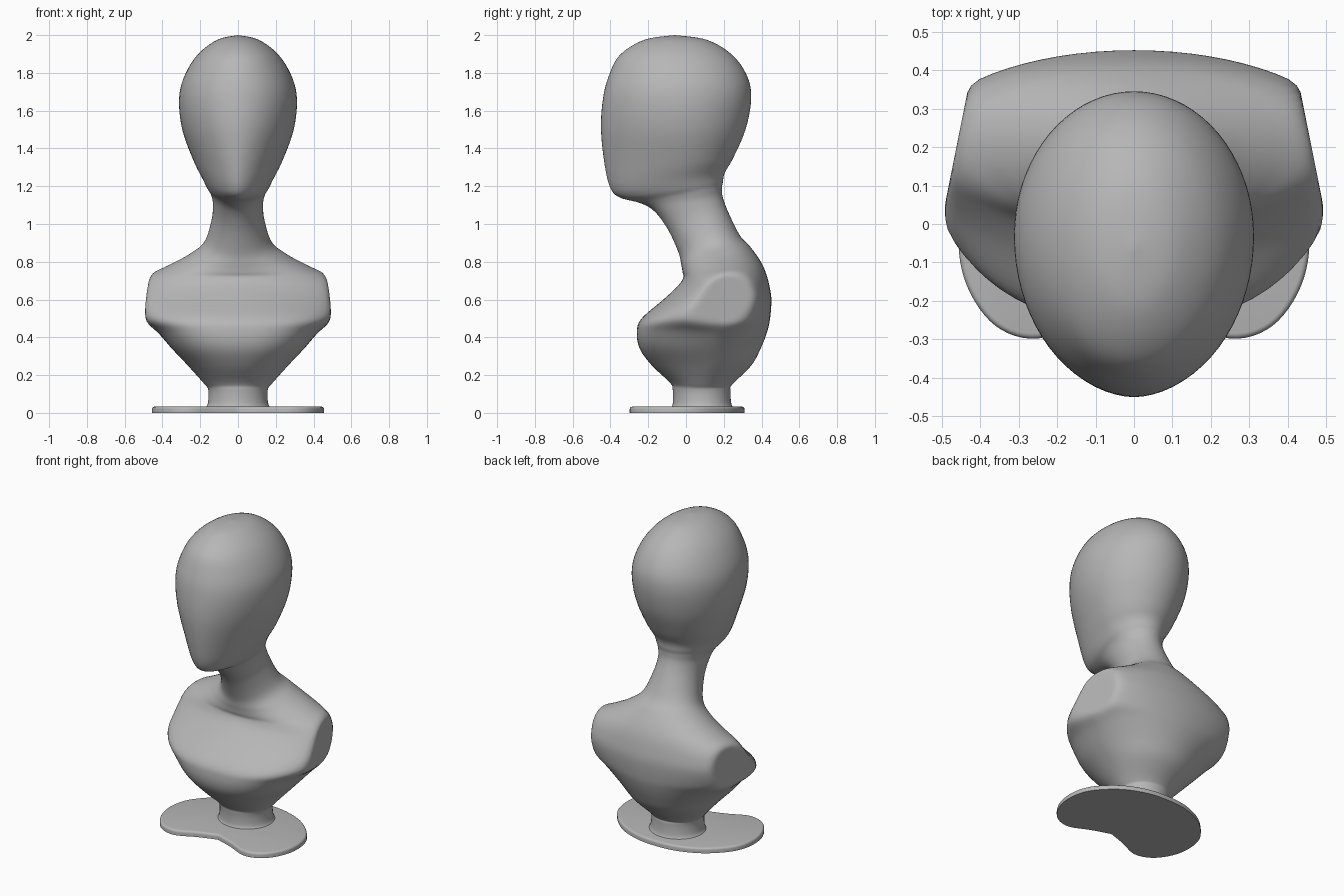
import bpy
import bmesh
from math import sin, cos, pi, radians

cube = bpy.data.objects.get("Cube")
if cube:
    bpy.data.objects.remove(cube, do_unlink=True)

SIDES = 72   # points around each body ring
STEPS = 6    # smooth steps between two control rings


def make_material(name, colour):
    mat = bpy.data.materials.new(name)
    mat.use_nodes = True
    mat.diffuse_color = colour
    for node in mat.node_tree.nodes:
        if node.type == 'BSDF_PRINCIPLED':
            node.inputs["Base Color"].default_value = colour
            node.inputs["Roughness"].default_value = 0.6
    return mat


def spline(points, steps):
    """Catmull-Rom interpolation of equally long tuples."""
    result = []
    last = len(points) - 1
    for i in range(last):
        p0, p1 = points[max(i - 1, 0)], points[i]
        p2, p3 = points[i + 1], points[min(i + 2, last)]
        for s in range(steps):
            t = s / steps
            result.append(tuple(
                b + 0.5 * t * (c - a + t * (2 * a - 5 * b + 4 * c - d
                                            + t * (3 * (b - c) + d - a)))
                for a, b, c, d in zip(p0, p1, p2, p3)))
    result.append(points[last])
    return result


def signed_power(value, power):
    return abs(value) ** power * (1 if value >= 0 else -1)


def soft_min(a, b, blend):
    h = max(blend - abs(a - b), 0) / blend
    return min(a, b) - h * h * blend / 4


def trim_at_arm(x, y):
    """Flatten the shoulder end along the slanted arm plane."""
    limit = 0.492 - 0.2 * (y - 0.05)
    side = 1 if x >= 0 else -1
    return side * soft_min(abs(x), limit, 0.04)


def body_ring(front_y, front_z, back_y, back_z, half_width, widest, fullness):
    """Tilted oval from a front point to a back point."""
    ring = []
    for i in range(SIDES):
        angle = 2 * pi * i / SIDES
        power = 2 / fullness if sin(angle) < 0 else 1
        x = half_width * signed_power(cos(angle), power)
        along = signed_power(sin(angle), power)
        t = widest + along * (widest if along < 0 else 1 - widest)
        y = front_y + (back_y - front_y) * t
        z = front_z + (back_z - front_z) * t
        ring.append((trim_at_arm(x, y), y, z))
    return ring


def finish(name, bm, material):
    bmesh.ops.recalc_face_normals(bm, faces=bm.faces)
    mesh = bpy.data.meshes.new(name)
    bm.to_mesh(mesh)
    bm.free()
    mesh.materials.append(material)
    obj = bpy.data.objects.new(name, mesh)
    bpy.context.collection.objects.link(obj)
    bpy.ops.object.select_all(action='DESELECT')
    obj.select_set(True)
    bpy.context.view_layer.objects.active = obj
    bpy.ops.object.shade_smooth_by_angle(angle=radians(50))
    return obj


grey = make_material("matte grey", (0.47, 0.47, 0.47, 1))

# Rings: front y, front z, back y, back z, half width, widest place, fullness
torso_rings = [
    (-.085, .02, .255, .02, .18, .5, 2),
    (-.07, .05, .24, .05, .16, .5, 2),
    (-.07, .12, .235, .12, .157, .5, 2),
    (-.085, .16, .245, .15, .18, .5, 2),
    (-.18, .25, .345, .25, .265, .55, 2.2),
    (-.245, .34, .395, .34, .35, .55, 2.4),
    (-.26, .43, .43, .43, .43, .6, 2.6),
    (-.235, .5, .445, .5, .52, .6, 2.4),
    (-.12, .6, .452, .6, .57, .55, 1.9),
    (-.045, .67, .44, .68, .55, .5, 1.8),
    (-.015, .715, .42, .75, .47, .5, 2),
    (-.018, .745, .39, .81, .37, .5, 2),
    (-.025, .785, .34, .88, .26, .5, 2),
]
neck_and_head_rings = [
    (-.04, .85, .285, .94, .18, .55, 2),
    (-.095, .97, .225, 1.06, .14, .55, 2),
    (-.165, 1.065, .195, 1.14, .133, .55, 2),
    (-.24, 1.11, .19, 1.19, .143, .6, 1.9),
    (-.35, 1.14, .195, 1.22, .162, .62, 1.8),
    (-.40, 1.19, .205, 1.27, .187, .62, 1.8),
    (-.43, 1.31, .25, 1.35, .235, .6, 1.8),
    (-.45, 1.5, .315, 1.5, .295, .55, 1.9),
    (-.44, 1.66, .345, 1.66, .312, .52, 2),
    (-.41, 1.78, .325, 1.78, .285, .5, 2),
    (-.35, 1.895, .245, 1.895, .215, .5, 2),
    (-.22, 1.975, .11, 1.975, .11, .5, 2),
    (-.06, 2, -.06, 2, 0, .5, 2),
]

# Bust: one continuous skin from the stem to the crown
bm = bmesh.new()
rings = [[bm.verts.new(p) for p in body_ring(*params)]
         for params in spline(torso_rings + neck_and_head_rings, STEPS)]
for low, high in zip(rings, rings[1:]):
    for i in range(SIDES):
        j = (i + 1) % SIDES
        bm.faces.new((low[i], low[j], high[j], high[i]))
bm.faces.new(rings[0])
bmesh.ops.remove_doubles(bm, verts=rings[-1], dist=0.0005)
finish("bust", bm, grey)

# Base plate: bean outline, mirrored, with a rounded upper edge
half_outline = [(0, -.205), (.12, -.245), (.25, -.298), (.36, -.265),
                (.435, -.16), (.456, -.03), (.42, .1), (.3, .225),
                (.15, .293), (0, .31)]
mirrored = [(-x, y) for x, y in half_outline[-2:0:-1]]
outline = spline(half_outline + mirrored + half_outline[:1], STEPS)[:-1]
bm = bmesh.new()
bottom = bm.faces.new([bm.verts.new((x, y, 0)) for x, y in outline])
extruded = bmesh.ops.extrude_face_region(bm, geom=[bottom], use_keep_orig=True)
top_verts = [g for g in extruded["geom"] if isinstance(g, bmesh.types.BMVert)]
bmesh.ops.translate(bm, verts=top_verts, vec=(0, 0, 0.033))
rim = [e for e in bm.edges if all(v in top_verts for v in e.verts)]
bmesh.ops.bevel(bm, geom=rim, offset=0.014, segments=4, profile=0.5,
                affect='EDGES')
finish("base_plate", bm, grey)
